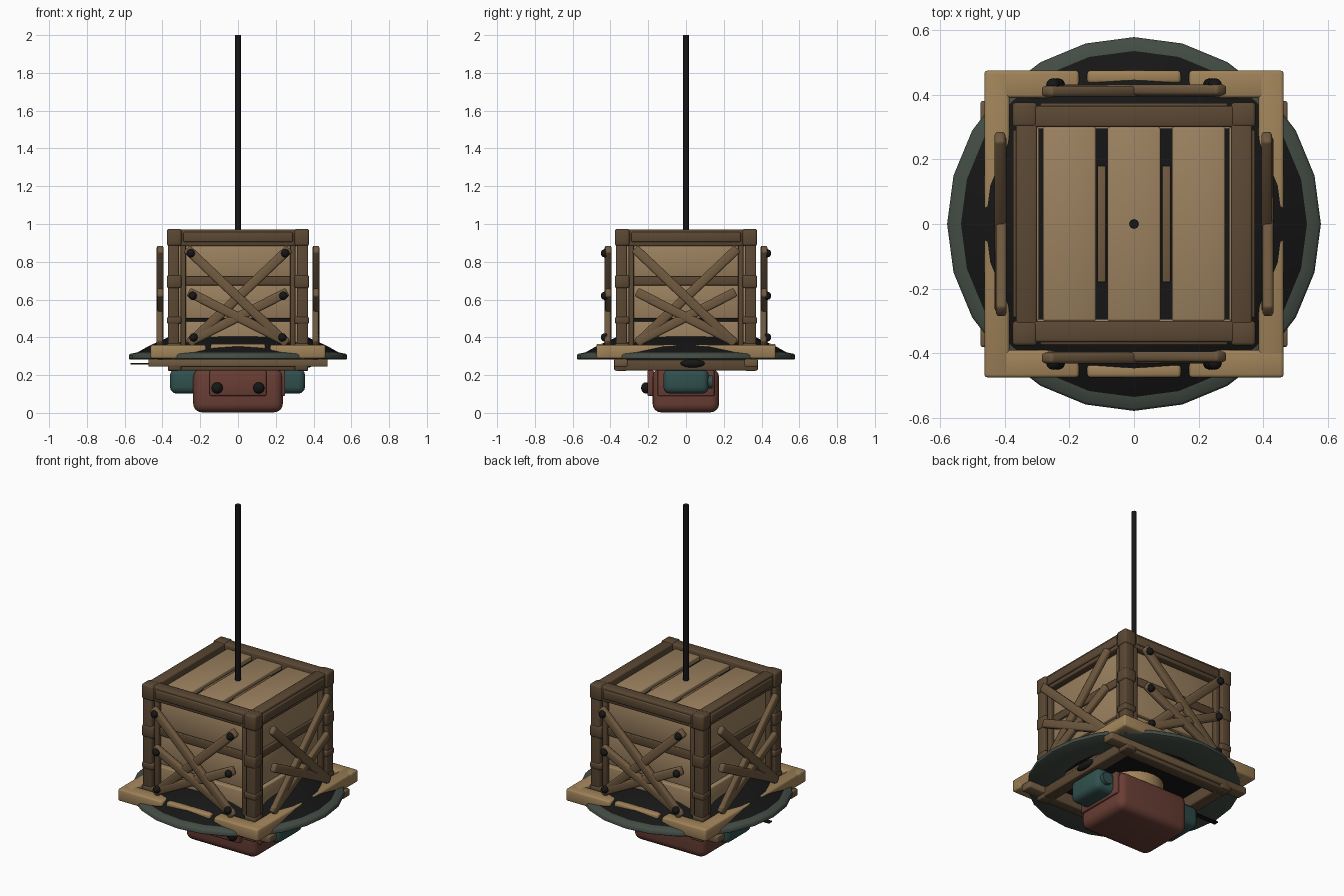
import bpy, bmesh, math
from mathutils import Matrix, Vector

if "Cube" in bpy.data.objects:
    bpy.data.objects.remove(bpy.data.objects["Cube"])


def material(name, rgb):
    m = bpy.data.materials.new(name)
    m.diffuse_color = (*rgb, 1)
    m.use_nodes = True
    m.node_tree.nodes["Principled BSDF"].inputs["Base Color"].default_value = m.diffuse_color
    return m


FRAME = material("dark_wood", (0.105, 0.065, 0.034))
BRACE = material("brace_wood", (0.16, 0.1, 0.05))
PANEL = material("panel_wood", (0.33, 0.22, 0.115))
TAN = material("pale_wood", (0.35, 0.225, 0.1))
GREEN = material("green_metal", (0.055, 0.072, 0.058))
TEAL = material("teal_metal", (0.03, 0.08, 0.075))
RED = material("red_metal", (0.14, 0.048, 0.035))
BLACK = material("black_metal", (0.008, 0.008, 0.008))


def finish(bm, name, mat, matrix=None):
    if matrix:
        bm.transform(matrix)
    bmesh.ops.recalc_face_normals(bm, faces=bm.faces)
    me = bpy.data.meshes.new(name)
    bm.to_mesh(me)
    bm.free()
    ob = bpy.data.objects.new(name, me)
    bpy.context.collection.objects.link(ob)
    me.materials.append(mat)
    bpy.ops.object.select_all(action="DESELECT")
    ob.select_set(True)
    bpy.context.view_layer.objects.active = ob
    bpy.ops.object.shade_smooth_by_angle(angle=math.radians(50))
    return ob


def box(name, x, y, z, mat, bevel=0.006, matrix=None, segments=2):
    """Bevelled box from (min, max) ranges."""
    bm = bmesh.new()
    lo, hi = Vector((x[0], y[0], z[0])), Vector((x[1], y[1], z[1]))
    size = hi - lo
    bmesh.ops.create_cube(bm, size=1, matrix=Matrix.Translation((lo + hi) / 2) @ Matrix.Diagonal((*size, 1)))
    if bevel:
        bmesh.ops.bevel(bm, geom=bm.edges[:], offset=min(bevel, min(size) * 0.45),
                        segments=segments, affect="EDGES", profile=0.5)
    return finish(bm, name, mat, matrix)


def rod(name, a, b, r, mat, sides=12, matrix=None):
    a, b = Vector(a), Vector(b)
    bm = bmesh.new()
    rot = (b - a).to_track_quat("Z", "Y").to_matrix().to_4x4()
    bmesh.ops.create_cone(bm, cap_ends=True, segments=sides, radius1=r, radius2=r, depth=(b - a).length,
                          matrix=Matrix.Translation((a + b) / 2) @ rot)
    return finish(bm, name, mat, matrix)


def ball(name, centre, radii, mat, matrix=None):
    bm = bmesh.new()
    bmesh.ops.create_uvsphere(bm, u_segments=12, v_segments=8, radius=1,
                              matrix=Matrix.Translation(centre) @ Matrix.Diagonal((*radii, 1)))
    return finish(bm, name, mat, matrix)


def lathe(name, profile, mat, sides=24):
    bm = bmesh.new()
    rings = [[bm.verts.new((r * math.cos(i * math.tau / sides), r * math.sin(i * math.tau / sides), z))
              for i in range(sides)] for r, z in profile]
    for k in range(len(rings)):
        p, q = rings[k], rings[(k + 1) % len(rings)]
        for i in range(sides):
            j = (i + 1) % sides
            bm.faces.new((p[i], p[j], q[j], q[i]))
    return finish(bm, name, mat)


def brace(name, x0, z0, x1, z1, y, width, thick, mat, matrix):
    """Diagonal plank lying in a wall plane."""
    d = Vector((x1 - x0, 0, z1 - z0))
    m = Matrix.Translation(((x0 + x1) / 2, y, (z0 + z1) / 2)) @ Matrix.Rotation(-math.atan2(d.z, d.x), 4, "Y")
    h = d.length / 2
    box(name, (-h, h), (-thick / 2, thick / 2), (-width / 2, width / 2), mat, 0.01, matrix @ m)


# Crate core and rope rod
box("crate_core", (-.295, .295), (-.295, .295), (.29, .925), BLACK, 0)
rod("hanging_rod", (0, 0, .9), (0, 0, 2), .015, BLACK)

# Lid planks and the slats beneath the gaps
for x in (-.2, 0, .2):
    box("lid_plank", (x - .082, x + .082), (-.3, .3), (.915, .952), PANEL)
for x in (-.1, .1):
    box("lid_slat", (x - .013, x + .013), (-.18, .18), (.91, .937), BRACE, .003)

# Four walls, built on the front and turned around
for k in range(4):
    R = Matrix.Rotation(k * math.pi / 2, 4, "Z")
    for z0, z1 in ((.33, .485), (.5, .68), (.72, .885)):
        box("wall_plank", (-.3, .3), (-.33, -.29), (z0, z1), PANEL, .006, R)
    box("wall_band", (-.3, .3), (-.342, -.29), (.675, .722), FRAME, .004, R)
    box("top_rail", (-.34, .34), (-.365, -.3), (.885, .972), FRAME, .006, R)
    box("top_rail_face", (-.29, .29), (-.375, -.31), (.905, .957), FRAME, .006, R)
    box("bottom_rail", (-.34, .34), (-.365, -.3), (.225, .33), FRAME, .006, R)
    # Crossed braces
    for s in (-1, 1):
        brace("long_brace", -.272 * s, .87, .26 * s, .365, -.4125 - .002 * s, .05, .033, BRACE, R)
        brace("short_brace", -.262 * s, .64, .26 * s, .375, -.4125 - .001 * s, .05, .033, BRACE, R)
        # Bolts on front and back only
        if k % 2 == 0:
            for x, z in ((.25, .845), (.24, .62), (.235, .4)):
                ball("brace_bolt", (x * s, -.43, z), (.022, .021, .022), BLACK, R)
    # Corner posts with straps and blocks
    box("corner_post", (.313, .371), (-.371, -.313), (.222, .97), FRAME, .006, R)
    for x, y in ((.29, -.345), (.345, -.29)):
        box("post_side", (x - .014, x + .014), (y - .014, y + .014), (.3, .93), FRAME, .004, R)
    for z0, z1 in ((.885, .974), (.66, .73), (.47, .51), (.3, .37)):
        box("corner_strap", (.3, .376), (-.376, -.3), (z0, z1), FRAME, .01, R)

# Round skirt: dark cone with a green rim
lathe("skirt_cone", [(.555, .308), (.467, .357), (.37, .4), (.3, .41), (.3, .3), (.5, .295)], BLACK)
lathe("skirt_rim", [(.578, .287), (.578, .306), (.57, .313), (.535, .32), (.535, .3), (.4, .298), (.4, .284), (.57, .282)], GREEN)

# Pale square apron: corner pieces poke through the skirt
for s in (-1, 1):
    box("apron_side", (.385, .463) if s > 0 else (-.463, -.385), (-.474, .474), (.288, .36), TAN, .01)
    ys = (.39, .475) if s > 0 else (-.475, -.39)
    for t in (-1, 1):
        box("apron_corner", (.17, .463) if t > 0 else (-.463, -.17), ys, (.288, .36), TAN, .01)
    box("apron_middle", (-.145, .145), (.435, .475) if s > 0 else (-.475, -.435), (.325, .366), TAN, .01)
    # Bearers under the skirt
    box("bearer_long", (-.475, .475), (.31, .38) if s > 0 else (-.38, -.31), (.245, .286), BRACE)
    box("bearer_cross", (.3, .37) if s > 0 else (-.37, -.3), (-.38, .38), (.225, .28), FRAME)

# Motor housing under the crate
lathe("mount_ring", [(.16, .2), (.16, .3), (.02, .3), (.02, .2)], TAN)
box("motor_housing", (-.237, .237), (-.177, .175), (.003, .235), RED, .045, None, 4)
box("front_flange", (-.15, .15), (-.205, -.17), (.09, .225), RED, .008)
box("side_flange", (.22, .25), (-.15, .15), (.09, .225), RED, .006)
for x in (-.11, .11):
    ball("motor_bolt", (x, -.212, .132), (.03, .026, .03), BLACK)
box("teal_block", (-.36, .355), (-.12, .12), (.102, .235), TEAL, .035, None, 3)
rod("teal_pipe", (.3, -.08, .165), (.3, .14, .165), .035, TEAL, 16)

# Small pointer on the left, dark knob on the right
box("pointer", (-.57, -.36), (.0, .03), (.257, .263), BLACK, 0)
ball("dark_knob", (.375, .035, .262), (.02, .065, .022), BLACK)
